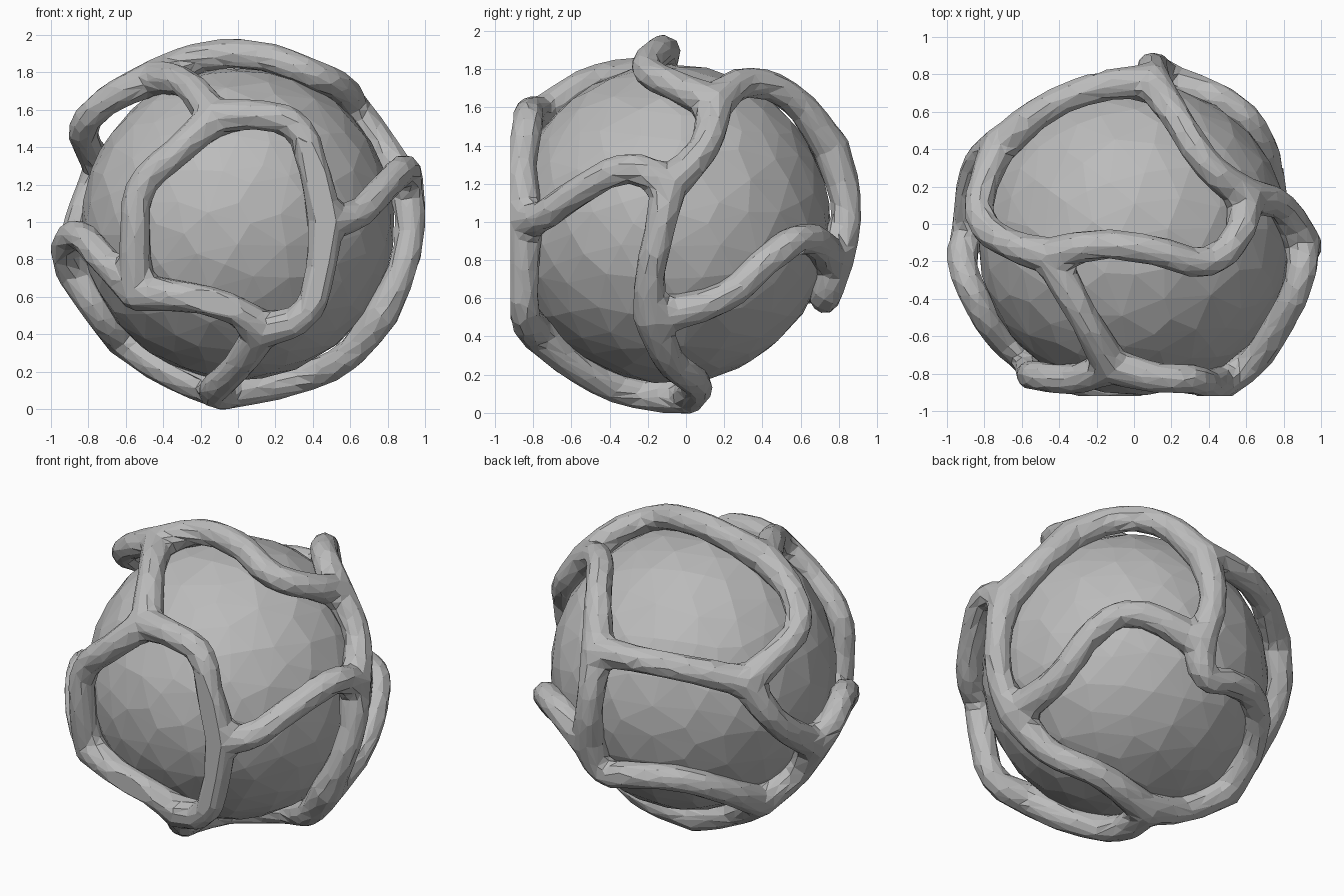
import bpy
import bmesh
from mathutils import Vector

default_cube = bpy.data.objects.get("Cube")
if default_cube:
    bpy.data.objects.remove(default_cube, do_unlink=True)

CENTRE = Vector((0, -0.08, 0.99))
BALL_RADIUS = 0.835
PATH_RADIUS = 0.87
TUBE_RADIUS = 0.085
FRONT_CUT = -0.92

grey = bpy.data.materials.new("plain grey")
grey.use_nodes = True
grey.diffuse_color = (0.5, 0.5, 0.5, 1)
shader = next(n for n in grey.node_tree.nodes if n.type == "BSDF_PRINCIPLED")
shader.inputs["Base Color"].default_value = grey.diffuse_color


def add_object(name, mesh):
    obj = bpy.data.objects.new(name, mesh)
    bpy.context.collection.objects.link(obj)
    mesh.materials.clear()
    mesh.materials.append(grey)
    return obj


def lift(point):
    """Keep a path point from sinking into the ball."""
    offset = Vector(point) - CENTRE
    if offset.length < PATH_RADIUS:
        offset = offset.normalized() * PATH_RADIUS
    return CENTRE + offset


# Inner ball with irregular facets
bm = bmesh.new()
bmesh.ops.create_icosphere(bm, subdivisions=4, radius=BALL_RADIUS)
bmesh.ops.translate(bm, vec=CENTRE, verts=bm.verts)
ball_mesh = bpy.data.meshes.new("inner_ball")
bm.to_mesh(ball_mesh)
bm.free()
ball = add_object("inner_ball", ball_mesh)
ball.modifiers.new("facet", "DECIMATE").ratio = 0.45

# Three-way joints of the cage
joints = {
    "front_top": (-0.12, -0.76, 1.56),
    "front_left": (0.47, -0.84, 1.0),
    "front_bottom": (0.13, -0.78, 0.42),
    "front_right": (-0.54, -0.72, 0.62),
    "top_front": (-0.45, -0.17, 1.77),
    "top_left": (0.6, 0.15, 1.62),
    "top_back": (0.1, 0.76, 1.39),
    "top_right": (-0.72, 0.42, 1.28),
    "side_upper": (0.9, -0.09, 1.19),
    "side_lower": (0.76, -0.18, 0.5),
    "back_lower": (0.15, 0.78, 0.79),
    "right_lower": (-0.88, -0.05, 0.74),
    "base_front": (-0.08, 0.01, 0.09),
    "base_right": (-0.61, 0.12, 0.37),
}

# Struts: two joints and the bends between them
front_struts = [
    ("front_top", "front_left", [(0.12, -0.82, 1.57), (0.31, -0.83, 1.51), (0.4, -0.86, 1.3)]),
    ("front_left", "front_bottom", [(0.44, -0.85, 0.74), (0.35, -0.84, 0.5)]),
    ("front_bottom", "front_right", [(-0.02, -0.85, 0.53), (-0.22, -0.86, 0.59)]),
    ("front_right", "front_top", [(-0.55, -0.8, 0.95), (-0.52, -0.81, 1.18), (-0.32, -0.83, 1.38)]),
]
top_struts = [
    ("top_front", "front_top", [(-0.28, -0.48, 1.74)]),
    ("top_front", "top_left", [(-0.2, -0.11, 1.88), (0.1, -0.14, 1.89), (0.4, -0.2, 1.79), (0.56, -0.05, 1.71)]),
    ("top_left", "top_back", [(0.4, 0.31, 1.73), (0.24, 0.55, 1.65)]),
    ("top_back", "top_right", [(-0.15, 0.74, 1.4), (-0.45, 0.63, 1.37)]),
    ("top_right", "top_front", [(-0.8, 0.23, 1.4), (-0.82, 0.03, 1.52), (-0.68, -0.1, 1.66)]),
]
side_struts = [
    ("front_left", "side_upper", [(0.62, -0.75, 1.03), (0.76, -0.56, 1.16), (0.89, -0.28, 1.28)]),
    ("top_left", "side_upper", [(0.78, 0.1, 1.4)]),
    ("side_upper", "side_lower", [(0.92, -0.14, 0.95), (0.86, -0.19, 0.7)]),
    ("side_lower", "back_lower", [(0.71, 0.2, 0.62), (0.67, 0.43, 0.81), (0.56, 0.6, 0.91)]),
    ("side_lower", "base_front", [(0.58, -0.09, 0.28), (0.31, 0.05, 0.16)]),
    ("front_right", "right_lower", [(-0.7, -0.62, 0.78), (-0.86, -0.37, 0.93), (-0.92, -0.18, 0.86)]),
]
rear_struts = [
    ("top_back", "back_lower", [(0.1, 0.84, 1.07)]),
    ("top_right", "right_lower", [(-0.84, 0.31, 1.03)]),
    ("back_lower", "base_right", [(0.07, 0.73, 0.61), (-0.12, 0.73, 0.64), (-0.38, 0.64, 0.65), (-0.56, 0.42, 0.54)]),
    ("base_right", "right_lower", [(-0.74, -0.05, 0.51)]),
    ("base_right", "base_front", [(-0.38, 0.02, 0.2)]),
    ("front_bottom", "base_front", [(0, -0.56, 0.23), (-0.13, -0.25, 0.1)]),
]

# Sweep every strut, a little thicker at its joints
curve = bpy.data.curves.new("cage_paths", "CURVE")
curve.dimensions = "3D"
curve.resolution_u = 5
curve.bevel_depth = TUBE_RADIUS
curve.bevel_resolution = 2
curve.use_fill_caps = True
for start, end, bends in front_struts + top_struts + side_struts + rear_struts:
    path = [lift(p) for p in (joints[start], *bends, joints[end])]
    spline = curve.splines.new("BEZIER")
    spline.bezier_points.add(len(path) - 1)
    for knot, place in zip(spline.bezier_points, path):
        knot.co = place
        knot.handle_left_type = knot.handle_right_type = "AUTO"
    spline.bezier_points[0].radius = spline.bezier_points[-1].radius = 1.2
paths = bpy.data.objects.new("cage_paths", curve)
bpy.context.collection.objects.link(paths)
bpy.context.view_layer.update()
swept = bpy.data.meshes.new_from_object(paths.evaluated_get(bpy.context.evaluated_depsgraph_get()))
bpy.data.objects.remove(paths, do_unlink=True)

# Rounded hubs at the joints
bm = bmesh.new()
bm.from_mesh(swept)
bmesh.ops.remove_doubles(bm, verts=bm.verts, dist=0.0001)
for place in joints.values():
    hub = bmesh.ops.create_icosphere(bm, subdivisions=2, radius=TUBE_RADIUS * 1.2)
    bmesh.ops.translate(bm, vec=lift(place), verts=hub["verts"])
bm.to_mesh(swept)
bm.free()
cage = add_object("curved_cage", swept)

# Fuse the struts into one body, then reduce to irregular facets
fuse = cage.modifiers.new("fuse", "REMESH")
fuse.mode = "VOXEL"
fuse.voxel_size = 0.025
soften = cage.modifiers.new("soften", "SMOOTH")
soften.iterations = 8
facet = cage.modifiers.new("facet", "DECIMATE")
facet.ratio = 0.08
bpy.context.view_layer.update()
fused = bpy.data.meshes.new_from_object(cage.evaluated_get(bpy.context.evaluated_depsgraph_get()))
cage.modifiers.clear()

# Trim the front flat
bm = bmesh.new()
bm.from_mesh(fused)
bmesh.ops.bisect_plane(bm, geom=bm.verts[:] + bm.edges[:] + bm.faces[:],
                       plane_co=(0, FRONT_CUT, 0), plane_no=(0, -1, 0), clear_outer=True)
bmesh.ops.holes_fill(bm, edges=[e for e in bm.edges if e.is_boundary], sides=0)
for face in bm.faces:
    face.smooth = False
    face.material_index = 0
bm.to_mesh(fused)
bm.free()
cage.data = fused
fused.materials.clear()
fused.materials.append(grey)
